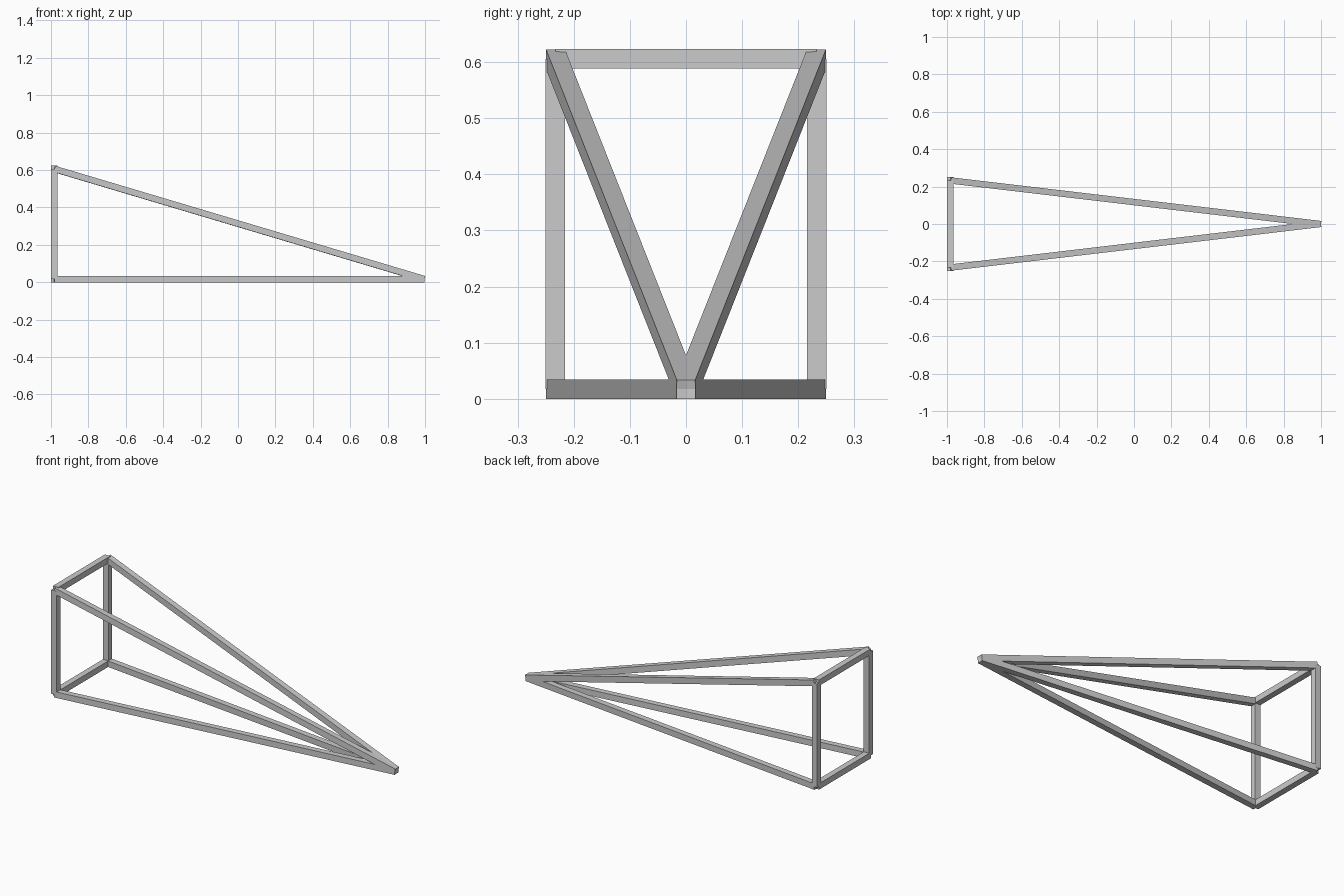
import bpy
from mathutils import Vector, Matrix

if "Cube" in bpy.data.objects:
    bpy.data.objects.remove(bpy.data.objects["Cube"])

T = 0.034          # bar thickness
H = T / 2
X, Y, Z = -1 + H, 0.25 - H, 0.623 - H
TIP = (0.995, 0, H)


def bar(name, a, b):
    """Square bar running from node centre a to node centre b."""
    a, b = Vector(a), Vector(b)
    d = (b - a).normalized()
    up = Vector((1, 0, 0)) if abs(d.z) > 0.9 else Vector((0, 0, 1))
    side = up.cross(d).normalized()
    top = d.cross(side)
    rot = Matrix((d, side, top)).transposed().to_4x4()
    bpy.ops.mesh.primitive_cube_add(size=1)
    ob = bpy.context.object
    ob.name = name
    ob.data.transform(Matrix.Diagonal(((b - a).length, T, T, 1)))
    ob.matrix_world = Matrix.Translation((a + b) / 2) @ rot
    return ob


# End rectangle: horizontal rails
for label, z in (("bottom", H), ("top", Z)):
    bar(label + "_cross_rail", (X, -Y, z), (X, Y, z))

# Uprights and the bars converging on the tip
for label, y in (("front", -Y), ("back", Y)):
    bar(label + "_post", (X, y, H), (X, y, Z))
    bar(label + "_base_bar", (X, y, H), TIP)
    bar(label + "_sloping_bar", (X, y, Z), TIP)
